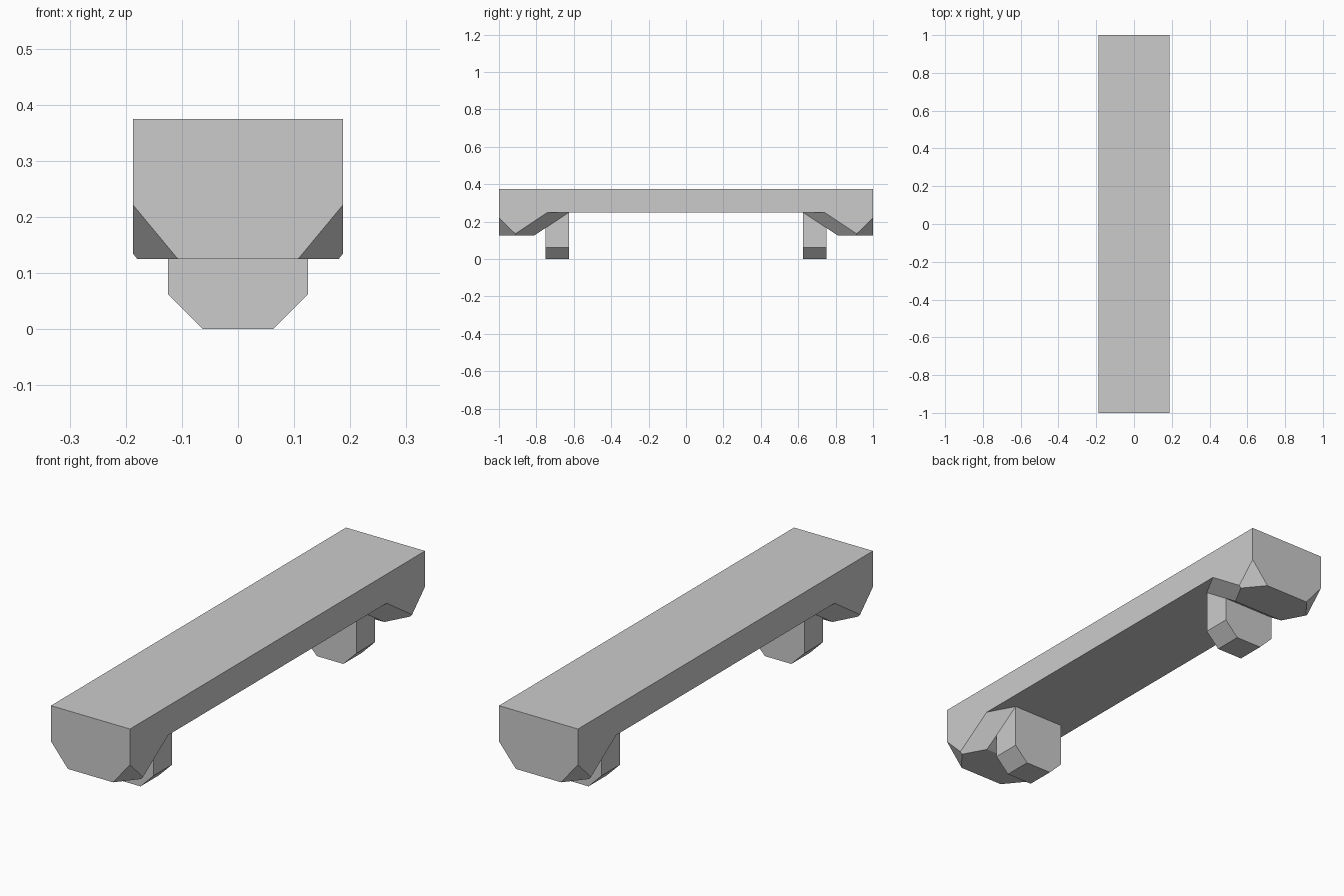
import bpy, bmesh
from mathutils import Vector
from mathutils.geometry import normal

if "Cube" in bpy.data.objects:
    bpy.data.objects.remove(bpy.data.objects["Cube"])

HALF_W = 0.1875


def box(bm, lo, hi):
    lo, hi = Vector(lo), Vector(hi)
    for v in bmesh.ops.create_cube(bm, size=1)["verts"]:
        v.co = (lo + hi) / 2 + v.co * (hi - lo)


def slice_off(bm, pts, inside=(0, -0.9, 0.2)):
    """Cut the solid by the plane through pts, keep the inside and cap it."""
    pts = [Vector(p) for p in pts]
    n = normal(pts)
    if n.dot(Vector(inside) - pts[0]) > 0:
        n.negate()
    res = bmesh.ops.bisect_plane(bm, geom=bm.verts[:] + bm.edges[:] + bm.faces[:],
                                 dist=1e-5, plane_co=pts[0], plane_no=n, clear_outer=True)
    bm.verts.ensure_lookup_table()
    edges = [e for e in bm.edges if e.is_boundary]
    if edges:
        bmesh.ops.edgeloop_fill(bm, edges=edges)


def make_object(name, bm):
    bmesh.ops.recalc_face_normals(bm, faces=bm.faces[:])
    mesh = bpy.data.meshes.new(name)
    bm.to_mesh(mesh)
    bm.free()
    ob = bpy.data.objects.new(name, mesh)
    bpy.context.collection.objects.link(ob)
    return ob


def mirror_y(ob):
    mod = ob.modifiers.new("mirror_ends", 'MIRROR')
    mod.use_axis = (False, True, False)
    mod.use_mirror_merge = False


# bench top slab
bm = bmesh.new()
box(bm, (-HALF_W, -1, 0.25), (HALF_W, 1, 0.375))
slab = make_object("bench_top", bm)

# thick end: sloped underside with faceted lower corners
bm = bmesh.new()
box(bm, (-HALF_W, -1, 0.125), (HALF_W, -0.625, 0.25))
slice_off(bm, [(0, -0.8125, 0.125), (0.1, -0.8125, 0.125), (0, -0.625, 0.25)])
for s in (-1, 1):
    slice_off(bm, [(s * HALF_W, -1, 0.222), (s * 0.107, -1, 0.125),
                   (s * HALF_W, -0.9125, 0.135)])
    slice_off(bm, [(s * HALF_W, -0.9125, 0.135), (s * HALF_W, -0.74, 0.25),
                   (s * 0.125, -0.625, 0.25)])
end_block = make_object("end_block", bm)
mirror_y(end_block)

# fuse the ends into the slab
fuse = slab.modifiers.new("fuse_ends", 'BOOLEAN')
fuse.operation = 'UNION'
fuse.solver = 'EXACT'
fuse.object = end_block
bpy.context.view_layer.objects.active = slab
bpy.ops.object.modifier_apply(modifier=fuse.name)
bpy.data.objects.remove(end_block)

# legs with chamfered feet
profile = [(-0.0625, 0), (0.0625, 0), (0.125, 0.0625), (0.125, 0.25),
           (-0.125, 0.25), (-0.125, 0.0625)]
bm = bmesh.new()
face = bm.faces.new([bm.verts.new((x, -0.75, z)) for x, z in profile])
ext = bmesh.ops.extrude_face_region(bm, geom=[face], use_keep_orig=True)["geom"]
bmesh.ops.translate(bm, vec=(0, 0.125, 0),
                    verts=[g for g in ext if isinstance(g, bmesh.types.BMVert)])
mirror_y(make_object("legs", bm))
